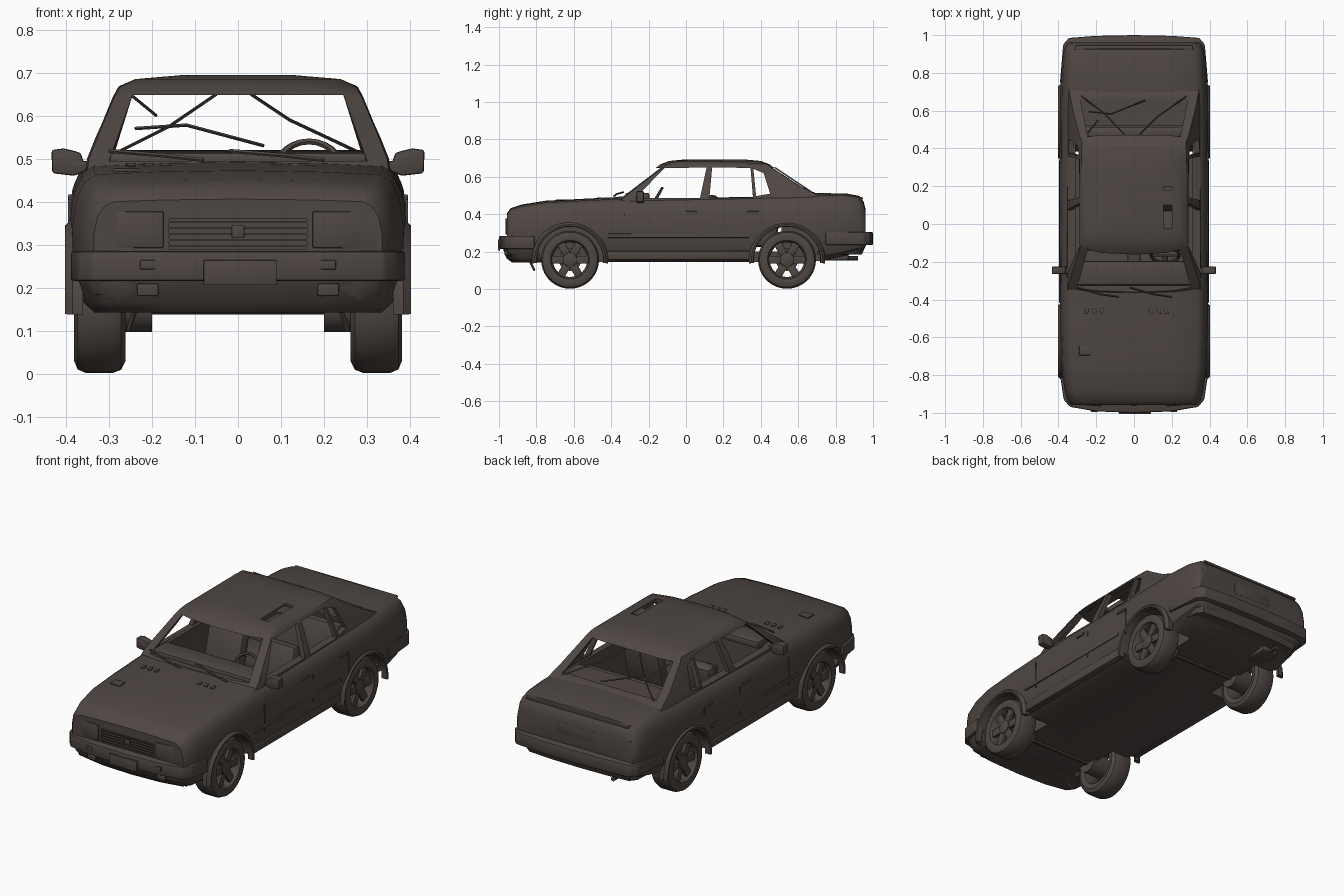
import bpy, bmesh
from math import sin, cos, pi, radians
from mathutils import Vector, Matrix

if "Cube" in bpy.data.objects:
    bpy.data.objects.remove(bpy.data.objects["Cube"])

paint = bpy.data.materials.new("dark_brown")
paint.use_nodes = True
COLOUR = (0.078, 0.063, 0.056, 1)
paint.diffuse_color = COLOUR
paint.node_tree.nodes["Principled BSDF"].inputs["Base Color"].default_value = COLOUR


def finish(name, bm, bevel=0, angle=35):
    """Turn a bmesh into a painted object with sharp-aware smoothing."""
    bmesh.ops.recalc_face_normals(bm, faces=bm.faces)
    if bevel:
        bmesh.ops.bevel(bm, geom=bm.edges[:], offset=bevel, segments=2, profile=0.5,
                        affect='EDGES', clamp_overlap=True)
    me = bpy.data.meshes.new(name)
    bm.to_mesh(me)
    bm.free()
    ob = bpy.data.objects.new(name, me)
    bpy.context.collection.objects.link(ob)
    me.materials.append(paint)
    smooth(ob, angle)
    return ob


def smooth(ob, angle=35):
    bpy.ops.object.select_all(action='DESELECT')
    ob.select_set(True)
    bpy.context.view_layer.objects.active = ob
    bpy.ops.object.shade_smooth_by_angle(angle=radians(angle))


def loft(name, rings, closed=False, caps=True, bevel=0):
    """Skin a list of equal-length point loops."""
    bm = bmesh.new()
    loops = [[bm.verts.new(p) for p in r] for r in rings]
    n = len(loops[0])
    pairs = list(zip(loops, loops[1:])) + ([(loops[-1], loops[0])] if closed else [])
    for a, b in pairs:
        for i in range(n):
            bm.faces.new((a[i], a[(i + 1) % n], b[(i + 1) % n], b[i]))
    if caps and not closed:
        bm.faces.new(loops[0])
        bm.faces.new(loops[-1])
    return finish(name, bm, bevel)


def prism(name, pts, axis, lo, hi, bevel=0):
    """Extrude a flat outline along x, y or z."""
    def place(p, d):
        q = list(p)
        q.insert(axis, d)
        return q
    return loft(name, [[place(p, d) for p in pts] for d in (lo, hi)], bevel=bevel)


def box(name, c, size, bevel=0, rot=(0, 0, 0)):
    bm = bmesh.new()
    m = Matrix.Translation(c)
    for axis, a in zip("XYZ", rot):
        m = m @ Matrix.Rotation(radians(a), 4, axis)
    bmesh.ops.create_cube(bm, size=1, matrix=m @ Matrix.Diagonal((*size, 1)))
    return finish(name, bm, bevel)


def tube(name, pts, r, sides=6):
    """Straight-segment rod through the points."""
    rings = []
    for i, p in enumerate(pts):
        d = Vector(pts[min(i + 1, len(pts) - 1)]) - Vector(pts[max(i - 1, 0)])
        q = d.to_track_quat('Z', 'Y')
        rings.append([Vector(p) + q @ Vector((r * cos(2 * pi * k / sides), r * sin(2 * pi * k / sides), 0))
                      for k in range(sides)])
    return loft(name, rings)


def cut(target, cutter):
    mod = target.modifiers.new("cut", 'BOOLEAN')
    mod.operation, mod.object, mod.solver = 'DIFFERENCE', cutter, 'EXACT'
    bpy.context.view_layer.objects.active = target
    bpy.ops.object.modifier_apply(modifier=mod.name)
    bpy.data.objects.remove(cutter)
    smooth(target)


def circle(y, z, r, n=40):
    return [(y + r * cos(2 * pi * i / n), z + r * sin(2 * pi * i / n)) for i in range(n)]


def mirrored(pts):
    """Complete an outline given its +x half, ordered from centre line to centre line."""
    return pts + [(-x, *rest) for x, *rest in reversed(pts) if x > 0.001]


# Lower body: sections along the length (y, half width, top, bottom)
SHAPE = [(0, 0), (.80, 0), (.93, .07), (.975, .2), (1, .45), (1, .62), (.975, .83), (.925, .95), (.86, 1), (.5, 1.02), (0, 1.03)]
STATIONS = [(-.957, .335, .40, .20), (-.937, .352, .425, .17), (-.88, .368, .443, .15), (-.75, .385, .463, .145),
            (-.55, .392, .473, .145), (-.36, .392, .482, .145), (.1, .395, .487, .145), (.6, .392, .497, .145),
            (.72, .39, .503, .15), (.86, .38, .501, .18), (.925, .37, .49, .2), (.95, .36, .46, .215), (.96, .35, .42, .23)]
body = loft("body", [[(x, y, z) for x, z in mirrored([(w * fx, b + (t - b) * fz) for fx, fz in SHAPE])]
                     for y, w, t, b in STATIONS])
WHEELS = (-.62, .54)
for y in WHEELS:
    for s in (1, -1):
        cut(body, prism("arch_cutter", circle(y, .155, .182), 0, *sorted((s * .22, s * .5))))
cut(body, box("cabin_cutter", (0, .14, .39), (.62, .74, .38)))
cut(body, box("grille_cutter", (0, -.96, .325), (.32, .06, .07)))


# Greenhouse: hollow shell with window openings
def cabin_ring(z, yf, yr, wf, wr):
    half = [(0, yf), (wf * .6, yf + .008), (wf, yf + .035), (wf + .004, yf + .08),
            (wr + .003, yr - .08), (wr, yr - .012), (wr * .6, yr), (0, yr)]
    return [(x, y, z) for x, y in mirrored(half)]


cabin = loft("cabin_shell", [cabin_ring(.46, -.40, .79, .352, .352), cabin_ring(.50, -.355, .72, .347, .343),
                             cabin_ring(.55, -.29, .62, .327, .325), cabin_ring(.645, -.165, .475, .287, .287),
                             cabin_ring(.668, -.135, .445, .272, .275), cabin_ring(.685, -.09, .40, .235, .235),
                             cabin_ring(.694, .0, .30, .13, .13)])
cut(cabin, loft("inner_cutter", [cabin_ring(.40, -.45, .86, .345, .345), cabin_ring(.50, -.325, .69, .322, .318),
                                 cabin_ring(.645, -.135, .445, .262, .262), cabin_ring(.665, -.1, .41, .24, .24)]))
for pts in ([(-.27, .487), (-.115, .647), (.11, .65), (.075, .487)],
            [(.125, .487), (.14, .65), (.345, .648), (.358, .49)],
            [(.375, .497), (.36, .643), (.415, .62), (.45, .51)]):
    cut(cabin, prism("side_window_cutter", pts, 0, -.5, .5))
for name, lo, hi, z, w in (("windscreen_cutter", -.6, -.05, .495, .3), ("rear_window_cutter", .4, .9, .52, .285)):
    cut(cabin, prism(name, [(-w, z), (w, z), (.245, .648), (-.245, .648)], 1, lo, hi))
cut(cabin, box("roof_slot_cutter", (.178, .085, .68), (.045, .22, .1)))
box("roof_slot_bar", (.178, .14, .68), (.045, .08, .01))

# Bumpers and aprons, outlined in plan
FRONT = [(0, -1.0), (.2, -.992), (.34, -.968), (.372, -.93), (.39, -.81), (0, -.81)]
REAR = [(0, 1.0), (.2, .996), (.345, .985), (.375, .95), (.392, .745), (0, .745)]
prism("front_bumper", mirrored(FRONT), 2, .215, .285, .008)
prism("rear_bumper", mirrored(REAR), 2, .235, .305, .008)


def shrink(pts, k, z):
    return [(x * k, y * (.5 + k * .5), z) for x, y in mirrored(pts)]


loft("front_apron", [shrink(FRONT, .86, .142), shrink(FRONT, .92, .165), shrink(FRONT, .96, .22)])
loft("rear_apron", [shrink(REAR, .88, .185), shrink(REAR, .93, .24)])
box("front_plate", (.005, -1.0, .235), (.17, .012, .058), .002)
box("rear_plate", (0, .957, .385), (.24, .008, .06), .002)
box("tailgate_lip", (0, .93, .485), (.62, .03, .014), .004)

# Grille and lamps
for i in range(5):
    box("grille_bar", (0, -.95, .297 + i * .014), (.32, .014, .004))
box("grille_badge", (0, -.958, .33), (.03, .01, .03), .003)
for s in (1, -1):
    box("headlight", (s * .235, -.951, .335), (.125, .02, .085), .004, (0, 0, s * 5))
    box("bumper_lamp", (s * .21, -.99, .253), (.035, .012, .022), .003)
    box("fog_lamp", (s * .21, -.955, .195), (.05, .03, .03), .004)
    box("tail_light", (s * .255, .95, .385), (.16, .018, .075), .004)
    tube("tow_bracket", [(s * .235, -.84, .16), (s * .255, -.81, .10)], .006)

# Side trim, handles, mirrors and arch lips
for s in (1, -1):
    box("sill_moulding", (s * .386, -.04, .285), (.02, .76, .022), .004)
    box("sill", (s * .365, -.04, .18), (.04, .78, .05), .01)
    for y in (.03, .36):
        box("door_handle", (s * .388, y, .41), (.014, .06, .014), .003)
    for y in (-.33, .09, .40):
        box("door_seam", (s * .392, y, .33), (.006, .004, .15))
    box("mirror_arm", (s * .36, -.25, .485), (.05, .03, .02), .004)
    prism("mirror", [(s * .352, .472), (s * .366, .514), (s * .405, .524), (s * .434, .52), (s * .432, .466), (s * .38, .46)],
          1, -.265, -.225, .006)
    for y in WHEELS:
        rings = []
        for i in range(21):
            a = radians(-5 + 190 * i / 20)
            rings.append([(s * x, y + r * cos(a), .155 + r * sin(a))
                          for x, r in ((.37, .178), (.40, .180), (.402, .190), (.385, .204), (.36, .204))])
        loft("arch_lip", rings)

# Wheels: turned tyre and rim, then hub and spokes
TYRE = [(.268, .10), (.262, .128), (.272, .148), (.29, .155), (.355, .155), (.373, .147),
        (.381, .128), (.376, .104), (.362, .098), (.35, .092), (.29, .092)]
for y in WHEELS:
    for s in (1, -1):
        loft("wheel_rim_and_tyre", [[(s * x, y + r * cos(a), .157 + r * sin(a)) for x, r in TYRE]
                                    for a in (2 * pi * i / 36 for i in range(36))], closed=True)
        prism("wheel_hub", circle(y, .157, .038, 20), 0, *sorted((s * .30, s * .368)), bevel=.004)
        prism("brake_disc", circle(y, .157, .06, 24), 0, *sorted((s * .20, s * .30)))
        for k in range(6):
            a = 2 * pi * k / 6
            box("wheel_spoke", (s * .354, y + .066 * cos(a), .157 + .066 * sin(a)), (.018, .07, .042), .004,
                (360 * k / 6, 0, 0))
    tube("axle", [(-.3, y, .157), (.3, y, .157)], .02, 10)

# Exhaust
tube("exhaust_pipe", [(-.2, .60, .165), (-.2, .92, .165)], .012, 10)
box("exhaust_silencer", (-.2, .79, .17), (.10, .16, .035), .012)

# Interior
box("dashboard", (0, -.26, .495), (.60, .13, .04), .012)
box("parcel_shelf", (0, .60, .508), (.58, .16, .012))
for s in (1, -1):
    box("front_seat_cushion", (s * .155, -.02, .27), (.22, .24, .09), .025)
    box("front_seat_back", (s * .155, .12, .38), (.22, .07, .25), .025, (-14, 0, 0))
box("rear_seat_cushion", (0, .35, .27), (.58, .22, .09), .025)
box("rear_seat_back", (0, .47, .38), (.58, .07, .24), .025, (-12, 0, 0))
box("centre_console", (0, -.08, .25), (.07, .3, .12), .012)
hub = Vector((.165, -.165, .475))
tilt = Matrix.Rotation(radians(60), 3, 'X')
tube("steering_wheel", [hub + tilt @ Vector((.075 * cos(t), .075 * sin(t), 0))
                        for t in (2 * pi * i / 24 for i in range(25))], .008)
tube("steering_column", [hub, hub + Vector((0, -.1, -.03))], .014)
box("steering_spoke", hub, (.14, .012, .02), .003)

# Broken trim strands in the rear window, and wipers


def strand(name, *pts):
    tube(name, [(x, .67 - (z - .52) * 1.5, z) for x, z in pts], .004, 4)


strand("loose_strand", (-.28, .515), (-.16, .575), (-.05, .65))
strand("loose_strand", (.03, .65), (.12, .59), (.28, .515))
strand("loose_strand", (-.245, .645), (-.19, .60))
strand("loose_strand", (-.24, .57), (-.12, .578), (.06, .53))
for x in (-.2, .08):
    tube("wiper", [(x + .12, -.385, .497), (x + .02, -.37, .508), (x - .1, -.335, .518)], .005, 5)
for x in (-.25, -.21, -.17, .09, .13, .17):
    box("bonnet_vent", (x, -.46, .486), (.02, .03, .008), .002, (0, 0, 12))
box("bonnet_flap", (-.26, -.67, .474), (.06, .05, .008), .002)
